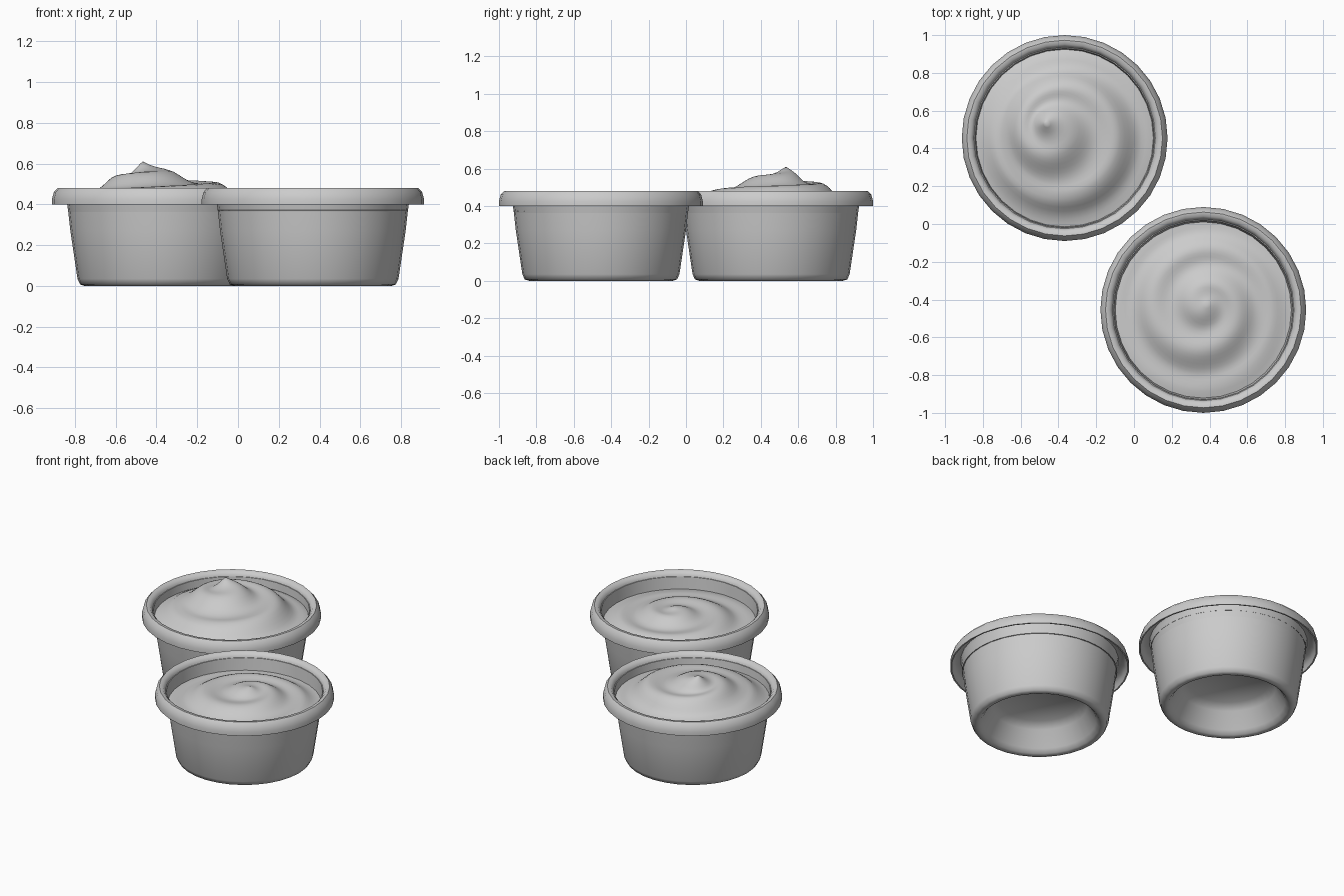
import bpy
import bmesh
from math import cos, sin, pi, radians

SIDES = 32

cube = bpy.data.objects.get("Cube")
if cube:
    bpy.data.objects.remove(cube)

grey = bpy.data.materials.new("plain grey")
grey.use_nodes = True
grey.diffuse_color = (0.6, 0.6, 0.6, 1)
grey.node_tree.nodes["Principled BSDF"].inputs["Base Color"].default_value = (0.6, 0.6, 0.6, 1)


def finish(name, bm, location, angle):
    bmesh.ops.recalc_face_normals(bm, faces=bm.faces)
    mesh = bpy.data.meshes.new(name)
    bm.to_mesh(mesh)
    bm.free()
    mesh.materials.append(grey)
    obj = bpy.data.objects.new(name, mesh)
    bpy.context.collection.objects.link(obj)
    obj.location = location
    bpy.ops.object.select_all(action="DESELECT")
    obj.select_set(True)
    bpy.context.view_layer.objects.active = obj
    bpy.ops.object.shade_smooth_by_angle(angle=radians(angle))
    return obj


def bridge(bm, rings):
    for a, b in zip(rings, rings[1:]):
        n = len(a)
        for i in range(n):
            j = (i + 1) % n
            bm.faces.new((a[i], a[j], b[j], b[i]))


# Cup outline from the recessed base, up the wall, over the hollow rim, down inside
CUP = [(0.25, 0.17), (0.29, 0.13), (0.345, 0.03), (0.365, 0.006), (0.385, 0),
       (0.407, 0.007), (0.42, 0.035), (0.455, 0.27), (0.469, 0.395),
       (0.475, 0.45), (0.51, 0.45), (0.53, 0.43), (0.536, 0.4),
       (0.545, 0.4), (0.545, 0.425), (0.536, 0.46), (0.518, 0.48),
       (0.497, 0.478), (0.482, 0.458), (0.475, 0.43), (0.465, 0.36),
       (0.44, 0.27), (0.39, 0.2)]


def make_cup(name, location):
    bm = bmesh.new()
    rings = [[bm.verts.new((r * cos(2 * pi * i / SIDES), r * sin(2 * pi * i / SIDES), z))
              for i in range(SIDES)] for r, z in CUP]
    bridge(bm, rings)
    bm.faces.new(rings[0])
    bm.faces.new(rings[-1])
    finish(name, bm, location, 50)


def sample(profile, r):
    for (r0, z0), (r1, z1) in zip(profile, profile[1:]):
        if r <= r1:
            return z0 + (z1 - z0) * (r - r0) / (r1 - r0)
    return profile[-1][1]


def make_filling(name, location, profile, peak, amount, phase):
    """Swirled mound: leaning polar grid with a spiral ridge."""
    bm = bmesh.new()
    count, steps, radius = 64, 24, 0.472

    def point(r, a):
        lean = (1 - r / radius) ** 1.5
        fade = min(1, r / 0.12) * min(1, (radius - r) / 0.12)
        ridge = cos(2 * pi * r / 0.22 + a - radians(phase))
        return (peak[0] * lean + r * cos(a), peak[1] * lean + r * sin(a),
                sample(profile, r) + amount * fade * ridge)

    rings = [[bm.verts.new(point(radius * k / steps, 2 * pi * i / count))
              for i in range(count)] for k in range(1, steps + 1)]
    bridge(bm, rings)
    tip = bm.verts.new((peak[0], peak[1], profile[0][1]))
    for i in range(count):
        bm.faces.new((tip, rings[0][i], rings[0][(i + 1) % count]))
    finish(name, bm, location, 60)


BACK = (-0.367, 0.455, 0)
FRONT = (0.367, -0.455, 0)
make_cup("back_cup", BACK)
make_cup("front_cup", FRONT)

# Tall swirl in the back cup, low swirl in the front cup
make_filling("back_filling", BACK,
             [(0, 0.61), (0.05, 0.578), (0.1, 0.555), (0.2, 0.52),
              (0.3, 0.49), (0.4, 0.425), (0.472, 0.4)],
             (-0.1, 0.08), 0.016, 135)
make_filling("front_filling", FRONT,
             [(0, 0.475), (0.05, 0.462), (0.1, 0.45), (0.2, 0.43),
              (0.3, 0.41), (0.4, 0.38), (0.472, 0.37)],
             (0.02, 0.03), 0.014, 278)
